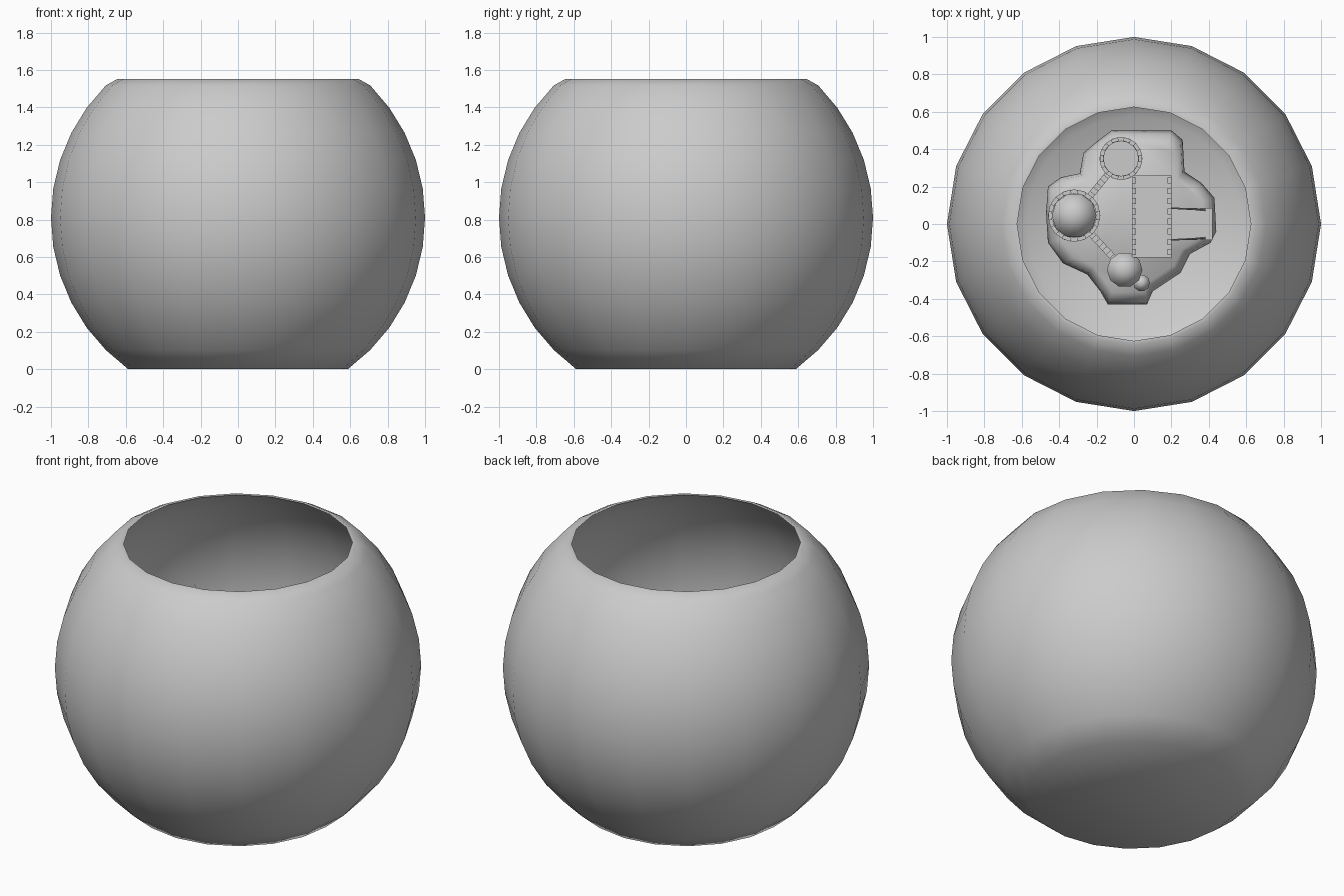
import bpy, bmesh, math
from mathutils import Vector

if "Cube" in bpy.data.objects:
    bpy.data.objects.remove(bpy.data.objects["Cube"])

FLOOR = 0.02


def finish(name, bm, smooth=None):
    bmesh.ops.recalc_face_normals(bm, faces=bm.faces)
    me = bpy.data.meshes.new(name)
    bm.to_mesh(me)
    bm.free()
    ob = bpy.data.objects.new(name, me)
    bpy.context.collection.objects.link(ob)
    if smooth:
        bpy.ops.object.select_all(action='DESELECT')
        ob.select_set(True)
        bpy.context.view_layer.objects.active = ob
        bpy.ops.object.shade_smooth_by_angle(angle=math.radians(smooth))
    return ob


def lathe(bm, profile, seg, cx=0, cy=0):
    # revolve (radius, z) points; zero radius closes to a point
    rings = []
    for r, z in profile:
        if r == 0:
            rings.append([bm.verts.new((cx, cy, z))])
        else:
            rings.append([bm.verts.new((cx + r * math.cos(i * math.tau / seg),
                                        cy + r * math.sin(i * math.tau / seg), z))
                          for i in range(seg)])
    for a, b in zip(rings, rings[1:]):
        for i in range(seg):
            j = (i + 1) % seg
            vs = [a[i % len(a)], a[j % len(a)], b[j % len(b)], b[i % len(b)]]
            bm.faces.new(list(dict.fromkeys(vs)))


def box(bm, c, size, rot=0):
    vs = bmesh.ops.create_cube(bm, size=1)['verts']
    cs, sn = math.cos(rot), math.sin(rot)
    for v in vs:
        x, y, z = (v.co[i] * size[i] for i in range(3))
        v.co = Vector((c[0] + x * cs - y * sn, c[1] + x * sn + y * cs, c[2] + z))


# glass bowl: sphere cut flat at base and open at the rim, with thin wall
def arc(r):
    return [(r * math.cos(math.radians(a)), 0.81 + r * math.sin(math.radians(a)))
            for a in range(-54, 46, 9)]


bm = bmesh.new()
inner = arc(0.982)
lathe(bm, [(0, 0)] + arc(1.0) + [(0.645, 1.552), (0.625, 1.552)] + inner[::-1]
      + [(0, inner[0][1])], 20)
finish("glass_bowl", bm, 60)

# rocky mound under the castle
outline = [(-.12, .5), (.03, .5), (.2, .5), (.26, .45), (.27, .28), (.36, .22), (.43, .14),
           (.44, -.04), (.41, -.1), (.3, -.16), (.25, -.26), (.1, -.36), (.07, -.43),
           (-.14, -.43), (-.18, -.36), (-.25, -.27), (-.38, -.21), (-.46, -.1), (-.47, .06),
           (-.46, .2), (-.39, .25), (-.29, .27), (-.27, .38), (-.2, .44)]
bm = bmesh.new()
rings = [[bm.verts.new((x * s, y * s, z)) for x, y in outline]
         for s, z in [(.95, FLOOR), (1, .08), (.96, .15), (.85, .19)]]
n = len(outline)
for a, b in zip(rings, rings[1:]):
    for i in range(n):
        bm.faces.new((a[i], a[(i + 1) % n], b[(i + 1) % n], b[i]))
bm.faces.new(rings[-1])
finish("rock_mound", bm, 60)


# round tower with flared, crenellated parapet
def tower(name, x, y, r, top):
    bm = bmesh.new()
    rs = r * 0.85
    lathe(bm, [(0, .1), (rs * 1.1, .1), (rs, .35), (rs, top - .15), (r, top - .1), (r, top - .04),
               (r - .022, top - .04), (r - .022, top - .08), (0, top - .08)], 16, x, y)
    for i in range(10):
        a = i * math.tau / 10
        box(bm, (x + (r - .012) * math.cos(a), y + (r - .012) * math.sin(a), top - .02),
            (.02, r * .33, .045), a)
    finish(name, bm, 30)


# slim turret with a pointed roof
def turret(name, x, y, r, z0, eave, tip):
    bm = bmesh.new()
    lathe(bm, [(0, z0), (r * .75, z0), (r * .75, eave), (0, eave)], 10, x, y)
    lathe(bm, [(0, eave), (r, eave), (0, tip)], 10, x, y)
    finish(name, bm, 50)


MAIN, BACK, FRONT = (-.32, .045), (-.07, .35), (-.05, -.245)
tower("main_tower", *MAIN, .14, .93)
turret("main_tower_roof", *MAIN, .12, .8, .97, 1.2)
tower("back_tower", *BACK, .115, .72)
turret("front_turret", *FRONT, .095, .1, .6, .8)
turret("small_turret", .04, -.315, .045, .1, .42, .54)


# curtain walls between the towers
def wall(name, p, q, top):
    p, q = Vector(p), Vector(q)
    d = q - p
    ang = math.atan2(d.y, d.x)
    m = (p + q) / 2
    bm = bmesh.new()
    box(bm, (m.x, m.y, (top + .1) / 2), (d.length, .035, top - .1), ang)
    k = 7
    for i in range(k):
        c = p + d * ((i + .5) / k)
        box(bm, (c.x, c.y, top + .015), (d.length / k * .55, .035, .04), ang)
    finish(name, bm)


wall("back_wall", MAIN, BACK, .48)
wall("front_wall", MAIN, FRONT, .48)

# keep with battlements along its long sides
bm = bmesh.new()
box(bm, (.095, .04, .36), (.21, .44, .52))
for x in (0, .19):
    for i in range(8):
        box(bm, (x, -.15 + i * .0545, .635), (.022, .032, .045))
finish("keep", bm)

# drawbridge with its two chains
bm = bmesh.new()
box(bm, (.31, 0, .205), (.22, .17, .02))
finish("drawbridge", bm)
for name, s in (("left_chain", 1), ("right_chain", -1)):
    a, b = Vector((.2, .085 * s, .4)), Vector((.38, .075 * s, .215))
    bm = bmesh.new()
    bmesh.ops.create_cone(bm, cap_ends=True, segments=6, radius1=.005, radius2=.005,
                          depth=(b - a).length)
    bmesh.ops.rotate(bm, verts=bm.verts,
                     matrix=(b - a).to_track_quat('Z', 'Y').to_matrix())
    bmesh.ops.translate(bm, verts=bm.verts, vec=(a + b) / 2)
    finish(name, bm)
